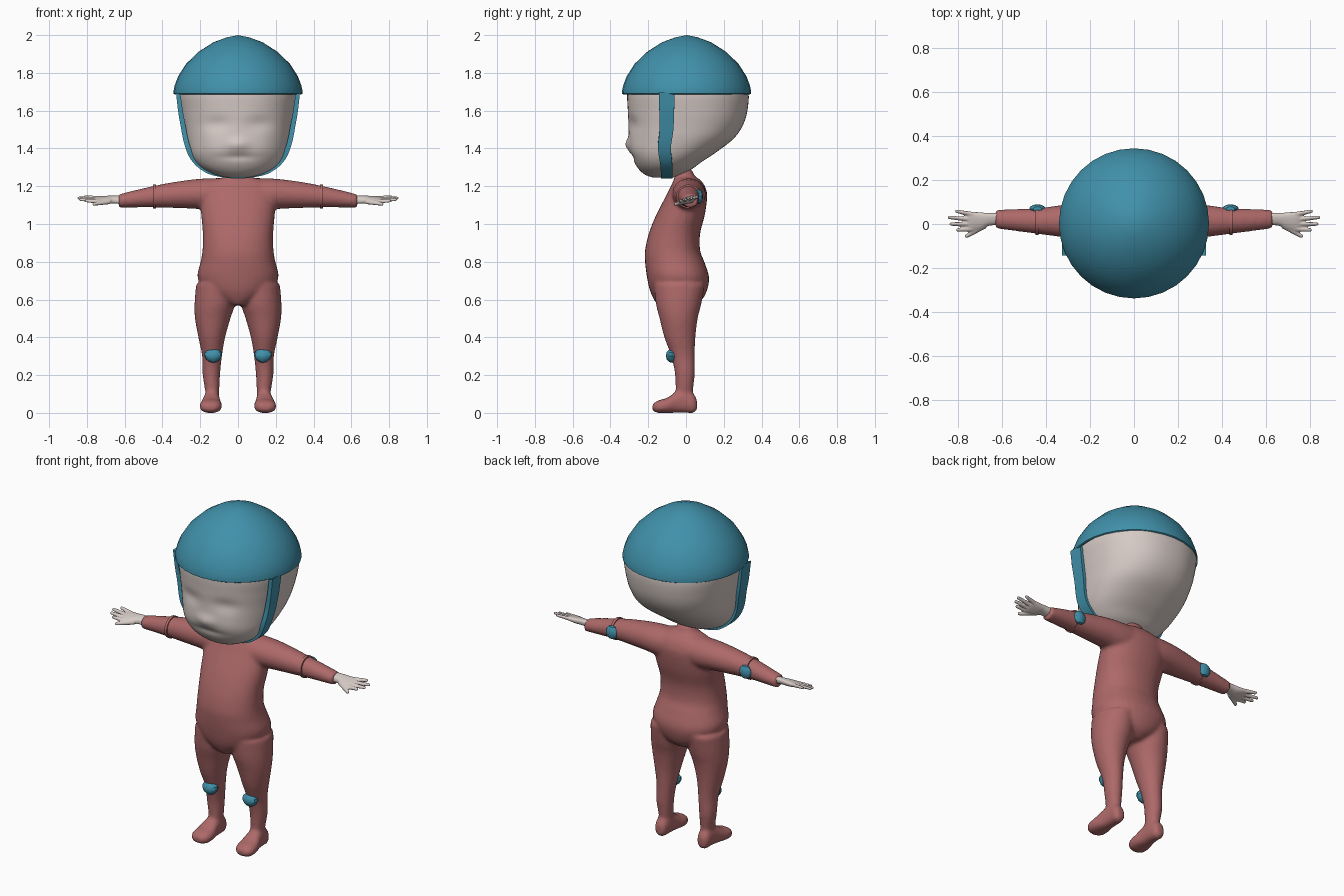
import bpy, bmesh, math
from mathutils import Vector, Matrix

cube = bpy.data.objects.get("Cube")
if cube:
    bpy.data.objects.remove(cube, do_unlink=True)


def material(name, rgb):
    m = bpy.data.materials.new(name)
    m.use_nodes = True
    m.diffuse_color = (*rgb, 1)
    m.node_tree.nodes["Principled BSDF"].inputs["Base Color"].default_value = (*rgb, 1)
    return m


RED = material("suit red", (0.42, 0.14, 0.14))
BLUE = material("helmet blue", (0.052, 0.28, 0.40))
SKIN = material("pale skin", (0.67, 0.59, 0.56))


def spline(rows, steps):
    """Catmull-Rom interpolation through rows of numbers."""
    out = []
    for i in range(len(rows) - 1):
        p = [rows[max(i - 1, 0)], rows[i], rows[i + 1], rows[min(i + 2, len(rows) - 1)]]
        for k in range(steps):
            t = k / steps
            out.append([0.5 * (2 * b + (c - a) * t + (2 * a - 5 * b + 4 * c - d) * t * t
                               + (3 * b - a - 3 * c + d) * t ** 3) for a, b, c, d in zip(*p)])
    return out + [list(rows[-1])]


def loft(bm, axis, rows, side=1, n=32, power=2.0, steps=4):
    """Skin superellipse rings; a row is position, then low/high on the other two axes."""
    rings = []
    for t, a0, a1, b0, b1 in spline(rows, steps):
        ring = []
        for k in range(n):
            ang = math.tau * k / n
            c, s = math.cos(ang), math.sin(ang)
            a = (a0 + a1) / 2 + (a1 - a0) / 2 * math.copysign(abs(c) ** (2 / power), c)
            b = (b0 + b1) / 2 + (b1 - b0) / 2 * math.copysign(abs(s) ** (2 / power), s)
            x, y, z = {"x": (t, a, b), "y": (a, t, b), "z": (a, b, t)}[axis]
            ring.append(bm.verts.new((x * side, y, z)))
        rings.append(ring)
    for r0, r1 in zip(rings, rings[1:]):
        for k in range(n):
            bm.faces.new((r0[k], r0[(k + 1) % n], r1[(k + 1) % n], r1[k]))
    bm.faces.new(rings[0])
    bm.faces.new(rings[-1])


def finish(bm, name, mat, sharp=40, mirror=False, voxel=0, relax=0):
    bmesh.ops.recalc_face_normals(bm, faces=bm.faces)
    me = bpy.data.meshes.new(name)
    bm.to_mesh(me)
    bm.free()
    me.materials.append(mat)
    me.shade_smooth()
    me.set_sharp_from_angle(angle=math.radians(sharp))
    ob = bpy.data.objects.new(name, me)
    bpy.context.collection.objects.link(ob)
    if voxel:
        rm = ob.modifiers.new("blend", "REMESH")
        rm.mode, rm.voxel_size, rm.use_smooth_shade = "VOXEL", voxel, True
        sm = ob.modifiers.new("relax", "SMOOTH")
        sm.factor, sm.iterations = 0.5, relax
    if mirror:
        ob.modifiers.new("mirror", "MIRROR").use_mirror_merge = False
    return ob


# Suit: torso, arms, legs and feet blended into one skin
TORSO = [(0.57, 0.04, -0.15, 0.04), (0.60, 0.11, -0.17, 0.085), (0.65, 0.18, -0.192, 0.112),
         (0.72, 0.215, -0.207, 0.122), (0.80, 0.198, -0.217, 0.097), (0.86, 0.188, -0.217, 0.075),
         (0.95, 0.186, -0.197, 0.075), (1.05, 0.195, -0.157, 0.10), (1.15, 0.20, -0.105, 0.112),
         (1.20, 0.19, -0.08, 0.10), (1.235, 0.13, -0.065, 0.075), (1.25, 0.07, -0.06, 0.05),
         (1.29, 0.05, -0.06, 0.03)]
ARM = [(0.0, -0.07, 0.10, 1.08, 1.245), (0.12, -0.075, 0.105, 1.07, 1.243),
       (0.22, -0.07, 0.10, 1.08, 1.238), (0.34, -0.058, 0.085, 1.085, 1.222),
       (0.44, -0.045, 0.072, 1.088, 1.203), (0.54, -0.032, 0.068, 1.088, 1.18),
       (0.632, -0.02, 0.065, 1.087, 1.157)]
LEG = [(0.05, 0.10, 0.175, -0.05, 0.04), (0.10, 0.10, 0.172, -0.055, 0.036),
       (0.20, 0.095, 0.187, -0.058, 0.046), (0.30, 0.085, 0.19, -0.078, 0.046),
       (0.40, 0.068, 0.21, -0.115, 0.05), (0.50, 0.04, 0.228, -0.14, 0.062),
       (0.58, 0.015, 0.23, -0.16, 0.082), (0.68, 0.01, 0.222, -0.17, 0.10)]
FOOT = [(-0.177, 0.115, 0.175, 0.012, 0.045), (-0.15, 0.09, 0.20, 0, 0.065),
        (-0.10, 0.086, 0.20, 0, 0.08), (-0.05, 0.095, 0.186, 0, 0.112),
        (0.0, 0.098, 0.178, 0, 0.12), (0.04, 0.104, 0.175, 0, 0.10), (0.058, 0.12, 0.16, 0.015, 0.07)]
bm = bmesh.new()
loft(bm, "z", [(z, -x, x, y0, y1) for z, x, y0, y1 in TORSO], power=2.2)
for side in (1, -1):
    loft(bm, "x", ARM, side)
    loft(bm, "z", LEG, side)
    loft(bm, "y", FOOT, side, power=2.4)
finish(bm, "suit", RED, voxel=0.011, relax=4)

# Sleeve bands just above the elbows
bm = bmesh.new()
loft(bm, "x", [(x, -0.051, 0.076, 1.083, 1.209) for x in (0.435, 0.45)], steps=1)
finish(bm, "sleeve_bands", RED, mirror=True)

# Hands: palm, four fingers and a thumb, tilted down towards the front
bm = bmesh.new()
loft(bm, "x", [(0.60, -0.005, 0.05, 1.103, 1.147), (0.66, -0.008, 0.05, 1.108, 1.147),
               (0.70, -0.028, 0.053, 1.107, 1.145), (0.74, -0.036, 0.056, 1.113, 1.142),
               (0.758, -0.03, 0.05, 1.12, 1.138)], n=20, power=2.4)


def finger(p0, p1, r0, r1):
    p0, p1 = Vector(p0), Vector(p1)
    d = p1 - p0
    rot = d.to_track_quat("Z", "Y").to_matrix().to_4x4()
    bmesh.ops.create_cone(bm, cap_ends=True, segments=12, radius1=r0, radius2=r1, depth=d.length,
                          matrix=Matrix.Translation((p0 + p1) / 2) @ rot)
    bmesh.ops.create_uvsphere(bm, u_segments=12, v_segments=8, radius=r1,
                              matrix=Matrix.Translation(p1))


for y0, x1, y1 in ((0.043, 0.808, 0.058), (0.02, 0.842, 0.03),
                   (-0.002, 0.833, 0.0), (-0.024, 0.803, -0.027)):
    finger((0.735, y0, 1.128), (x1, y1, 1.132), 0.012, 0.008)
finger((0.68, -0.005, 1.125), (0.762, -0.055, 1.122), 0.016, 0.009)
for v in bm.verts:
    v.co.z += 0.25 * (v.co.y - 0.01)
finish(bm, "hands", SKIN, mirror=True, voxel=0.004, relax=2)

# Head, with a softly modelled face
HEAD = [(1.245, 0.05, -0.17, -0.07), (1.26, 0.115, -0.215, -0.03), (1.29, 0.18, -0.25, 0.03),
        (1.33, 0.225, -0.275, 0.085), (1.38, 0.255, -0.293, 0.16), (1.45, 0.277, -0.30, 0.25),
        (1.52, 0.29, -0.305, 0.30), (1.60, 0.304, -0.308, 0.325), (1.70, 0.315, -0.31, 0.33),
        (1.76, 0.28, -0.28, 0.29)]
FACE = [(0, 1.42, 0.05, 0.035, -0.022), (0.11, 1.53, 0.07, 0.04, 0.014),
        (0.13, 1.41, 0.07, 0.06, -0.008), (0, 1.355, 0.09, 0.018, 0.008)]
bm = bmesh.new()
loft(bm, "z", [(z, -x, x, y0, y1) for z, x, y0, y1 in HEAD], n=64, power=2.25, steps=6)
for v in bm.verts:
    if v.co.y < -0.12:
        v.co.y += sum(h * math.exp(-((abs(v.co.x) - x) / w) ** 2 - ((v.co.z - z) / t) ** 2)
                      for x, z, w, t, h in FACE)
finish(bm, "head", SKIN, sharp=60)

# Helmet shell with a thin rim, turned around the vertical axis
PROFILE = [(0.25, 1.70), (0.325, 1.70), (0.335, 1.686), (0.342, 1.69), (0.342, 1.702), (0.335, 1.735),
           (0.317, 1.782), (0.275, 1.848), (0.207, 1.913), (0.13, 1.962), (0.06, 1.988), (0, 2.0)]
bm = bmesh.new()
pts = [bm.verts.new((r, 0.003, z)) for r, z in PROFILE]
edges = [bm.edges.new(pair) for pair in zip(pts, pts[1:])]
bmesh.ops.spin(bm, geom=pts + edges, cent=(0, 0.003, 0), axis=(0, 0, 1), angle=math.tau, steps=32)
bmesh.ops.remove_doubles(bm, verts=bm.verts, dist=0.0005)
finish(bm, "helmet", BLUE, sharp=45)

# Chin strap following the head from rim to rim
half = [(x + 0.013, z - 0.004) for z, x, y0, y1 in HEAD[1:-1]]
path = [(-x, z) for x, z in reversed(half)] + [(0, 1.24)] + half
path = spline(path, 3)
bm = bmesh.new()
rows = []
for x, z in path:
    w = 0.03 + 0.012 * (z - 1.24) / 0.46
    inward = (Vector((0, 1.55)) - Vector((x, z))).normalized() * 0.026
    y = -0.102 - 0.012 * math.exp(-((z - 1.4) / 0.07) ** 2)
    rows.append([bm.verts.new(p) for p in (
        (x, y - w, z), (x, y + w, z),
        (x + inward.x, y + w, z + inward.y), (x + inward.x, y - w, z + inward.y))])
for r0, r1 in zip(rows, rows[1:]):
    for k in range(4):
        bm.faces.new((r0[k], r0[(k + 1) % 4], r1[(k + 1) % 4], r1[k]))
bm.faces.new(rows[0])
bm.faces.new(rows[-1])
finish(bm, "chin_strap", BLUE)


# Knee and elbow pads: small faceted domes
def pad(name, centre, size, taper):
    bm = bmesh.new()
    bmesh.ops.create_uvsphere(bm, u_segments=12, v_segments=6, radius=1)
    for v in bm.verts:
        v.co.x *= 1 + taper * v.co.z
        v.co = Vector(a * b + c for a, b, c in zip(v.co, size, centre))
    finish(bm, name, BLUE, sharp=30, mirror=True)


pad("knee_pads", (0.132, -0.073, 0.302), (0.047, 0.034, 0.037), 0.2)
pad("elbow_pads", (0.44, 0.068, 1.145), (0.038, 0.022, 0.04), 0)
